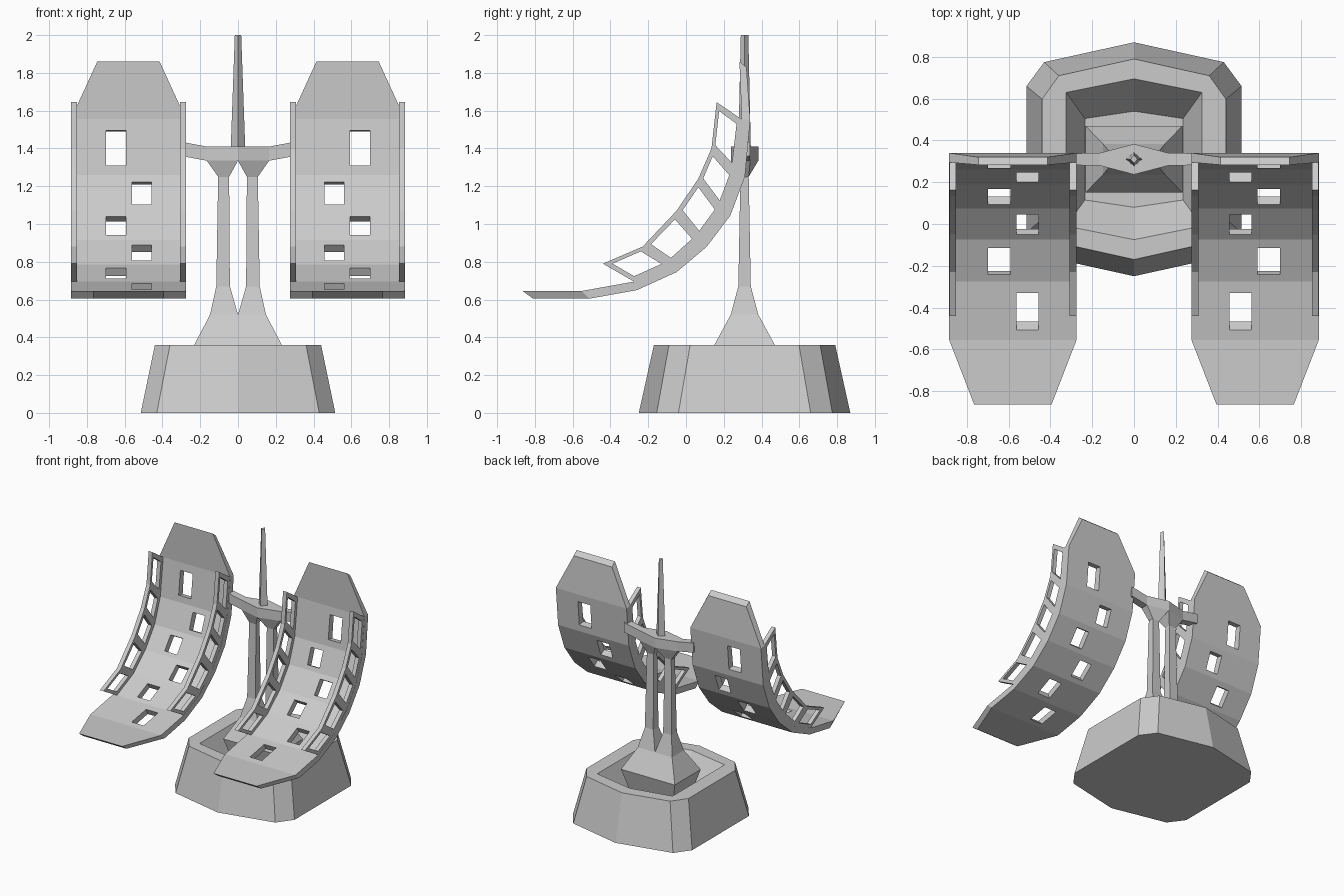
import bpy, bmesh

if "Cube" in bpy.data.objects:
    bpy.data.objects.remove(bpy.data.objects["Cube"])

CY = 0.31          # depth of the mast axis
PX = 0.58          # sideways centre of each panel

grey = bpy.data.materials.new("light_grey")
grey.diffuse_color = (0.6, 0.6, 0.6, 1)
grey.use_nodes = True
grey.node_tree.nodes["Principled BSDF"].inputs["Base Color"].default_value = grey.diffuse_color


def finish(name, bm):
    bmesh.ops.remove_doubles(bm, verts=bm.verts, dist=1e-4)
    bmesh.ops.recalc_face_normals(bm, faces=bm.faces)
    me = bpy.data.meshes.new(name)
    bm.to_mesh(me)
    bm.free()
    me.materials.append(grey)
    ob = bpy.data.objects.new(name, me)
    bpy.context.collection.objects.link(ob)
    return ob


def loft(name, rings):
    """Skin a list of equal-length point rings and cap both ends."""
    bm = bmesh.new()
    vr = [[bm.verts.new(p) for p in r] for r in rings]
    n = len(vr[0])
    for a, b in zip(vr, vr[1:]):
        for i in range(n):
            j = (i + 1) % n
            bm.faces.new((a[i], a[j], b[j], b[i]))
    bm.faces.new(vr[0])
    bm.faces.new(vr[-1])
    return finish(name, bm)


def outline(quarter, z):
    """Closed ring, symmetric in x and about the mast, from back point to side."""
    right = quarter + [(x, -y) for x, y in reversed(quarter)]
    left = [(-x, y) for x, y in reversed(right[1:-1])]
    return [(x, CY + y, z) for x, y in right + left]


# Faceted base with a sunken well
loft("base", [
    outline([(0, .56), (.43, .465), (.515, .35)], 0),
    outline([(0, .48), (.36, .40), (.44, .288)], .36),
    outline([(0, .385), (.325, .32), (.325, .32)], .36),
    outline([(0, .23), (.235, .195), (.235, .195)], .17),
])

# Pedestal foot in the well
loft("pedestal", [[(x * sx, CY + y * sy, z) for sx, sy in
                   ((1, 1), (-1, 1), (-1, -1), (1, -1))]
                  for x, y, z in ((.18, .11, .165), (.232, .16, .36))])

# Twin legs, flared at both ends: (inner x, outer x, inner y, outer y, z)
LEG = [(0, .232, .16, .16, .36), (0, .148, .073, .073, .52),
       (.043, .115, .033, .033, .67), (.047, .105, .022, .022, 1.25),
       (0, .165, .073, .03, 1.335)]
# Cross arm stations: (x, half depth, bottom z, top z)
ARM = [(-.3, .028, 1.36, 1.435), (-.165, .03, 1.335, 1.41), (0, .073, 1.335, 1.41),
       (.165, .03, 1.335, 1.41), (.3, .028, 1.36, 1.435)]
for s, side in ((-1, "left"), (1, "right")):
    loft(side + "_leg", [[(s * a, CY - ya, z), (s * b, CY - yb, z),
                          (s * b, CY + yb, z), (s * a, CY + ya, z)]
                         for a, b, ya, yb, z in LEG])
loft("cross_arm", [[(x, CY - d, lo), (x, CY + d, lo), (x, CY + d, hi), (x, CY - d, hi)]
                   for x, d, lo, hi in ARM])

# Diamond-section spire
loft("spire", [[(x, CY, z), (0, CY + y, z), (-x, CY, z), (0, CY - y, z)]
               for x, y, z in ((.038, .033, 1.41), (.017, .02, 2.0))])

# Curved panel side profile (y, z): concave face, convex face, half width
INNER = [(-.865, .645), (-.555, .645), (-.275, .695), (-.075, .785), (.075, .915),
         (.19, 1.07), (.26, 1.26), (.295, 1.555), (.283, 1.86)]
OUTER = [(-.81, .605), (-.51, .605), (-.26, .65), (-.05, .745), (.11, .88),
         (.235, 1.045), (.312, 1.25), (.34, 1.55), (.32, 1.83)]
HALF = [.185] + [.305] * 7 + [.165]
# Concave edge of the side rails, paired with INNER[2..7]
RAIL = [(-.44, .79), (-.23, .88), (-.05, 1.07), (.065, 1.24), (.135, 1.40), (.162, 1.645)]


def mix(a, b, t):
    return tuple(p + (q - p) * t for p, q in zip(a, b))


def plate(name, grid_a, grid_b, holes):
    """Solid sheet between two point grids, leaving out the cells in holes."""
    bm = bmesh.new()
    A, B = ([[bm.verts.new(p) for p in row] for row in g] for g in (grid_a, grid_b))
    rows, cols = len(A) - 1, len(A[0]) - 1

    def solid(i, j):
        return 0 <= i < rows and 0 <= j < cols and (i, j) not in holes

    for i in range(rows):
        for j in range(cols):
            if not solid(i, j):
                continue
            c = [(i, j), (i, j + 1), (i + 1, j + 1), (i + 1, j)]
            for g in (A, B):
                bm.faces.new([g[p][q] for p, q in c])
            nb = [(i - 1, j), (i, j + 1), (i + 1, j), (i, j - 1)]
            for k in range(4):
                if not solid(*nb[k]):
                    (p, q), (r, t) = c[k], c[(k + 1) % 4]
                    bm.faces.new((A[p][q], A[r][t], B[r][t], B[p][q]))
    return finish(name, bm)


for s, side in ((-1, "left"), (1, "right")):
    # Panel: one window per middle segment, alternating between two columns
    cols = [-1, -.40, -.06, .04, .39, 1]
    ga, gb, holes = [], [], set()

    def add_row(i, t):
        k = min(i + 1, 8)
        hw = HALF[i] + (HALF[k] - HALF[i]) * t
        for g, prof in ((ga, INNER), (gb, OUTER)):
            y, z = mix(prof[i], prof[k], t)
            g.append([(s * (PX + c * hw), y, z) for c in cols])

    for i in range(9):
        add_row(i, 0)
        if 1 <= i <= 6:
            holes.add((len(ga), 1 if i % 2 else 3))
            add_row(i, .17)
            add_row(i, .80)
    plate(side + "_panel", ga, gb, holes)

    # Windowed rails standing along both long edges
    for e, edge in ((-1, "inner"), (1, "outer")):
        ga, gb, holes = [], [], set()
        for i in range(6):
            ts = (0, .14, .86) if i < 5 else (0,)
            for t in ts:
                k = min(i + 1, 5)
                if t == .14:
                    holes.add((len(ga), 1))
                lo = mix(INNER[i + 2], INNER[k + 2], t)
                hi = mix(RAIL[i], RAIL[k], t)
                for g, u, drop in ((ga, .272, .0), (gb, .304, .0)):
                    g.append([(s * (PX + e * u), *mix(lo, hi, v))
                              for v in (-.05, .17, .87, 1)])
        plate(f"{side}_{edge}_rail", ga, gb, holes)
